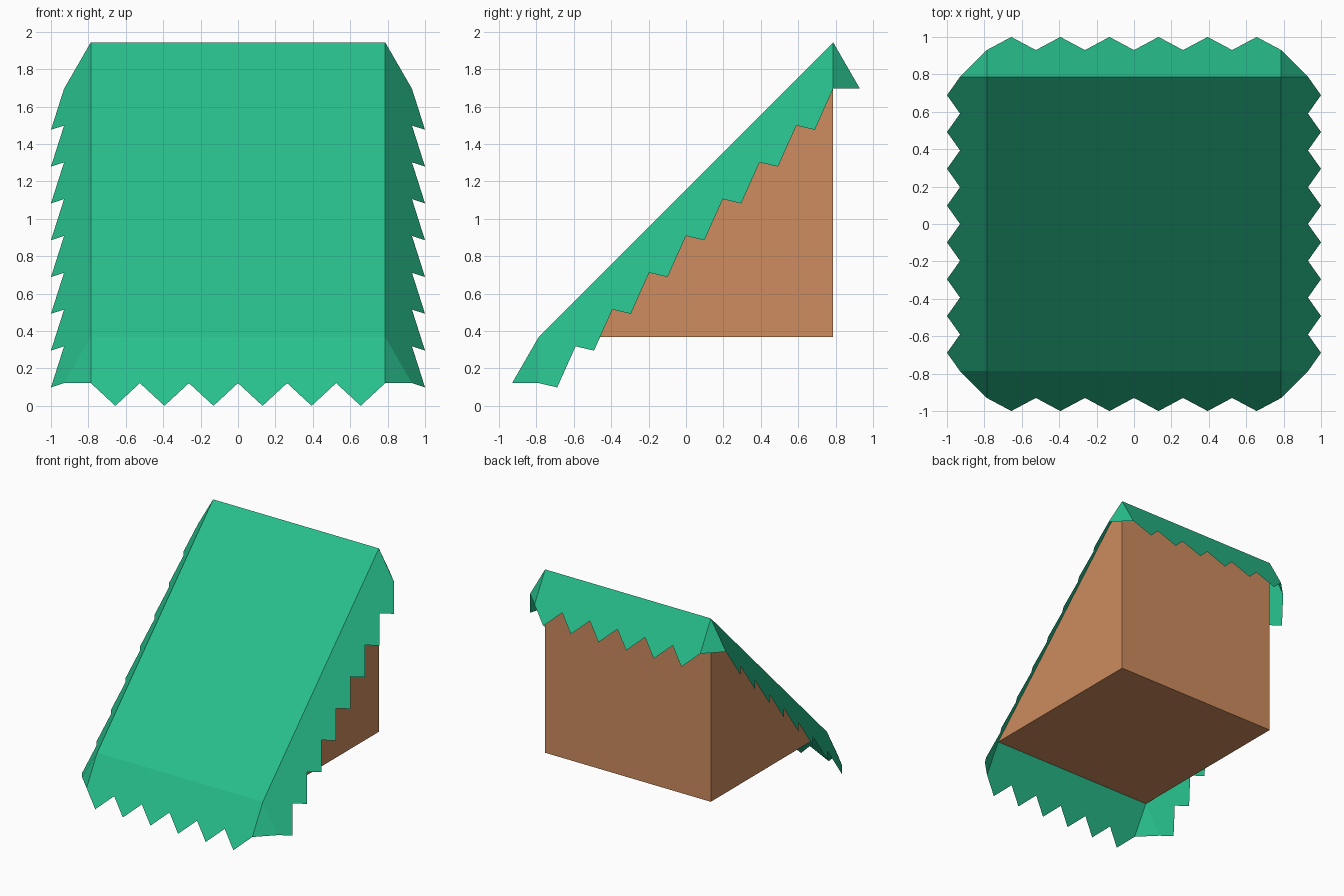
import bpy, bmesh, math
from mathutils import Vector

cube = bpy.data.objects.get("Cube")
if cube:
    bpy.data.objects.remove(cube, do_unlink=True)

HALF = 0.787                  # half width of the wedge
STEEP = math.sqrt(3)          # overhang falls at sixty degrees
HEM, TIP = 0.143, 0.213       # outward reach of notches and tooth tips
BASE = TIP * STEEP            # underside height of the wedge
TOP = BASE + 2 * HALF


def material(name, rgb):
    mat = bpy.data.materials.new(name)
    mat.use_nodes = True
    mat.diffuse_color = (*rgb, 1)
    mat.node_tree.nodes["Principled BSDF"].inputs["Base Color"].default_value = (*rgb, 1)
    mat.node_tree.nodes["Principled BSDF"].inputs["Roughness"].default_value = 0.9
    return mat


def finish(bm, name, mat):
    mesh = bpy.data.meshes.new(name)
    bm.to_mesh(mesh)
    bm.free()
    mesh.materials.append(mat)
    obj = bpy.data.objects.new(name, mesh)
    bpy.context.collection.objects.link(obj)
    return obj


grass = material("grass green", (0.021, 0.525, 0.264))
dirt = material("earth brown", (0.61, 0.262, 0.112))

# Earth wedge: extruded triangle, its slope left to the grass
bm = bmesh.new()
profile = [(-HALF, BASE), (HALF, BASE), (HALF, TOP)]
side = bm.faces.new([bm.verts.new((-HALF, y, z)) for y, z in profile])
ext = bmesh.ops.extrude_face_region(bm, geom=[side])
moved = [g for g in ext["geom"] if isinstance(g, bmesh.types.BMVert)]
bmesh.ops.translate(bm, verts=moved, vec=(2 * HALF, 0, 0))
bmesh.ops.recalc_face_normals(bm, faces=bm.faces)
slope = [f for f in bm.faces if f.normal.z > 0.5]
bmesh.ops.delete(bm, geom=slope, context='FACES')
finish(bm, "earth_wedge", dirt)

# Grass cover: slope, four toothed overhangs and four corner gussets
bm = bmesh.new()
corners = [Vector((-HALF, -HALF, BASE)), Vector((HALF, -HALF, BASE)),
           Vector((HALF, HALF, TOP)), Vector((-HALF, HALF, TOP))]
outward = [Vector(d) for d in ((0, -1, 0), (1, 0, 0), (0, 1, 0), (-1, 0, 0))]
teeth = [6, 8, 6, 8]


def hang(point, out, reach):
    return point + out * reach - Vector((0, 0, reach * STEEP))


def add_face(points):
    bm.faces.new([bm.verts.new(p) for p in points])


add_face(corners)
for i in range(4):
    a, b = corners[i], corners[(i + 1) % 4]
    out, after = outward[i], outward[(i + 1) % 4]
    steps = 2 * teeth[i]
    hem = [hang(a.lerp(b, k / steps), out, TIP if k % 2 else HEM)
           for k in range(steps + 1)]
    add_face([b, a] + hem)
    add_face([b, hang(b, out, HEM), hang(b, after, HEM)])
bmesh.ops.remove_doubles(bm, verts=bm.verts, dist=0.0001)
finish(bm, "grass_cover", grass)
